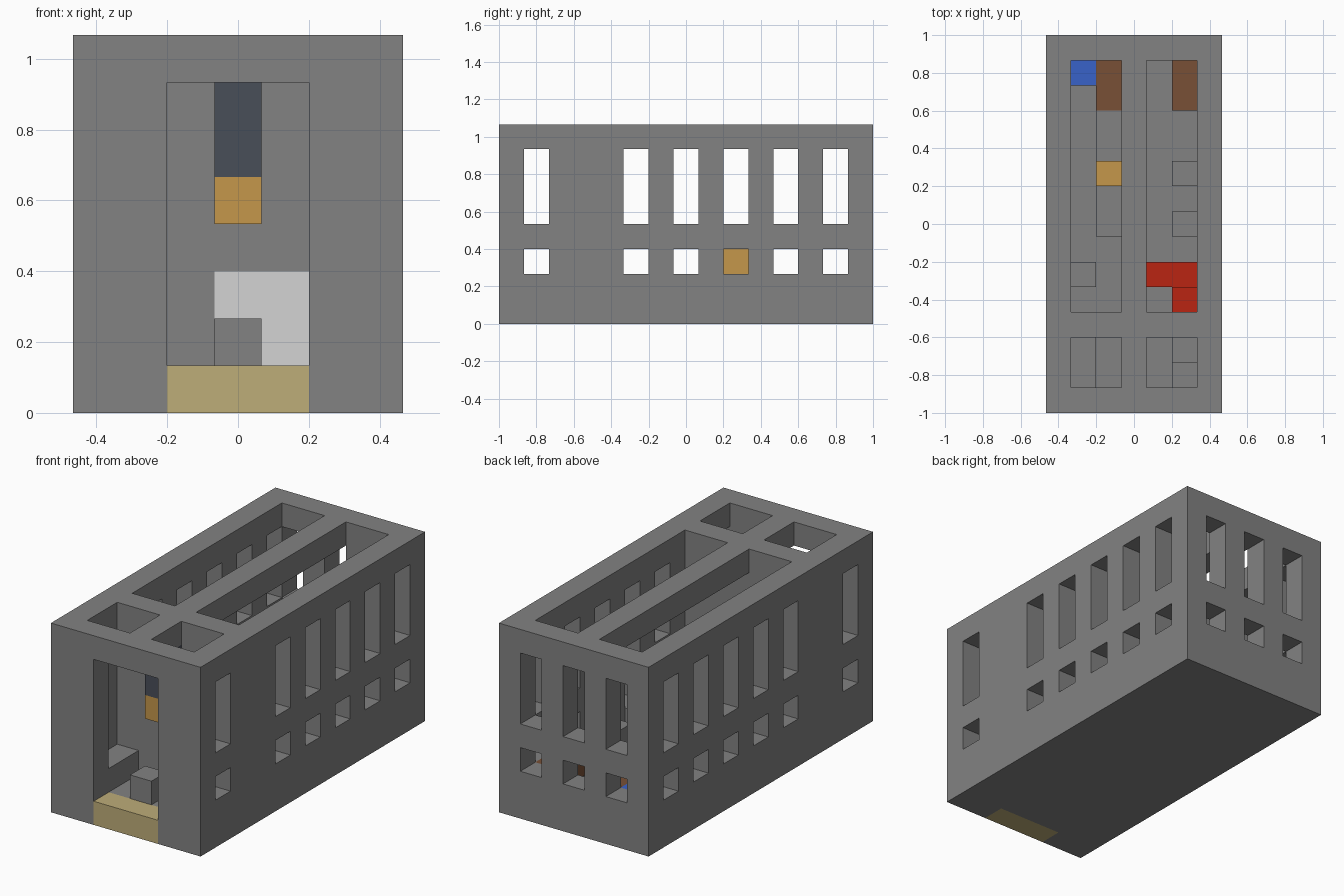
import bpy
import bmesh
from mathutils import Vector

if "Cube" in bpy.data.objects:
    bpy.data.objects.remove(bpy.data.objects["Cube"])

# Layout grid: the building is NX x NY x NZ square blocks
NX, NY, NZ = 7, 15, 8
U = 2 / NY


def place(i, j, k):
    return Vector(((i - NX / 2) * U, (j - NY / 2) * U, k * U))


def material(name, code):
    rgb = [int(code[n:n + 2], 16) / 255 for n in (0, 2, 4)]
    lin = [c / 12.92 if c < 0.04 else ((c + 0.055) / 1.055) ** 2.4 for c in rgb]
    m = bpy.data.materials.new(name)
    m.use_nodes = True
    m.diffuse_color = (*lin, 1)
    m.node_tree.nodes["Principled BSDF"].inputs["Base Color"].default_value = (*lin, 1)
    return m


stone = material("grey stone", "828282")
birch = material("pale wood", "BEAD79")
amber = material("amber", "C5974B")
slate = material("dark slate", "494E59")
white = material("light grey", "D4D4D4")
brown = material("brown wood", "785036")
red = material("red cloth", "BA2512")
blue = material("blue cloth", "3962C9")


def finish(name, bm, mat):
    bmesh.ops.recalc_face_normals(bm, faces=bm.faces)
    mesh = bpy.data.meshes.new(name)
    bm.to_mesh(mesh)
    bm.free()
    mesh.materials.append(mat)
    ob = bpy.data.objects.new(name, mesh)
    bpy.context.collection.objects.link(ob)
    return ob


def block(name, mat, start, size=(1, 1, 1)):
    """Box from its lowest grid corner and its size in blocks."""
    bm = bmesh.new()
    bmesh.ops.create_cube(bm, size=1)
    low = place(*start)
    for v in bm.verts:
        v.co = low + Vector([(c + 0.5) * s * U for c, s in zip(v.co, size)])
    return finish(name, bm, mat)


# Building shell: walls, floor, roof beams, doorways and window openings
WINDOW_ROWS = (2, 4, 5, 6)
SIDE_WINDOWS = (1, 5, 7, 9, 11, 13)
PARTITION = 3


def is_solid(i, j, k):
    if not (0 <= i < NX and 0 <= j < NY and 0 <= k < NZ):
        return False
    entrance = 2 <= i <= 4
    if k == 0:
        return not (entrance and j == 0)
    inner_side = 0 < i < NX - 1
    if k == NZ - 1:
        roof_hole = inner_side and i != 3 and 0 < j < NY - 1 and j != PARTITION
        return not roof_hole
    if j == 0:
        return not entrance
    if not inner_side:
        return not (k in WINDOW_ROWS and j in SIDE_WINDOWS)
    if j == NY - 1:
        return not (k in WINDOW_ROWS and i % 2 == 1)
    if j == PARTITION:
        return not (i in (3, 4) and k <= 2)
    return False


shell = bmesh.new()
corners = {}


def corner(p):
    if p not in corners:
        corners[p] = shell.verts.new(place(*p))
    return corners[p]


for i in range(NX):
    for j in range(NY):
        for k in range(NZ):
            if not is_solid(i, j, k):
                continue
            for axis in range(3):
                for side in (0, 1):
                    near = [i, j, k]
                    near[axis] += 2 * side - 1
                    if is_solid(*near):
                        continue
                    a, b = [n for n in range(3) if n != axis]
                    quad = []
                    for da, db in ((0, 0), (1, 0), (1, 1), (0, 1)):
                        p = [i, j, k]
                        p[axis] += side
                        p[a] += da
                        p[b] += db
                        quad.append(corner(tuple(p)))
                    shell.faces.new(quad)
finish("building_shell", shell, stone)

# Entrance hall
block("door_sill", birch, (2, 0, 0), (3, 1, 1))
block("inner_door", white, (3, PARTITION, 1), (2, 1, 2))
block("hall_block", stone, (3, 1, 1))
block("hall_bench", stone, (1, 1, 1), (1, 2, 1))
block("hall_seat", stone, (5, 1, 1))
block("hall_cabinet", stone, (5, 2, 1), (1, 1, 2))
block("hanging_lamp", amber, (3, 2, 4))
block("lamp_rod", slate, (3, 2, 5), (1, 1, 2))

# Main room
block("counter", stone, (2, 7, 1), (1, 5, 1))
block("counter_lamp", amber, (2, 9, 2))
for side, i in (("right", 2), ("left", 5)):
    block(side + "_table", brown, (i, 12, 1), (1, 2, 1))
block("blue_seat", blue, (1, 13, 1))
for name, i, j in (("front", 1, 5), ("middle", 5, 7), ("rear", 5, 9)):
    block(name + "_stool", stone, (i, j, 1))
block("sofa_seat", red, (4, 5, 1), (2, 1, 1))
block("sofa_back", red, (5, 4, 1), (1, 1, 2))
